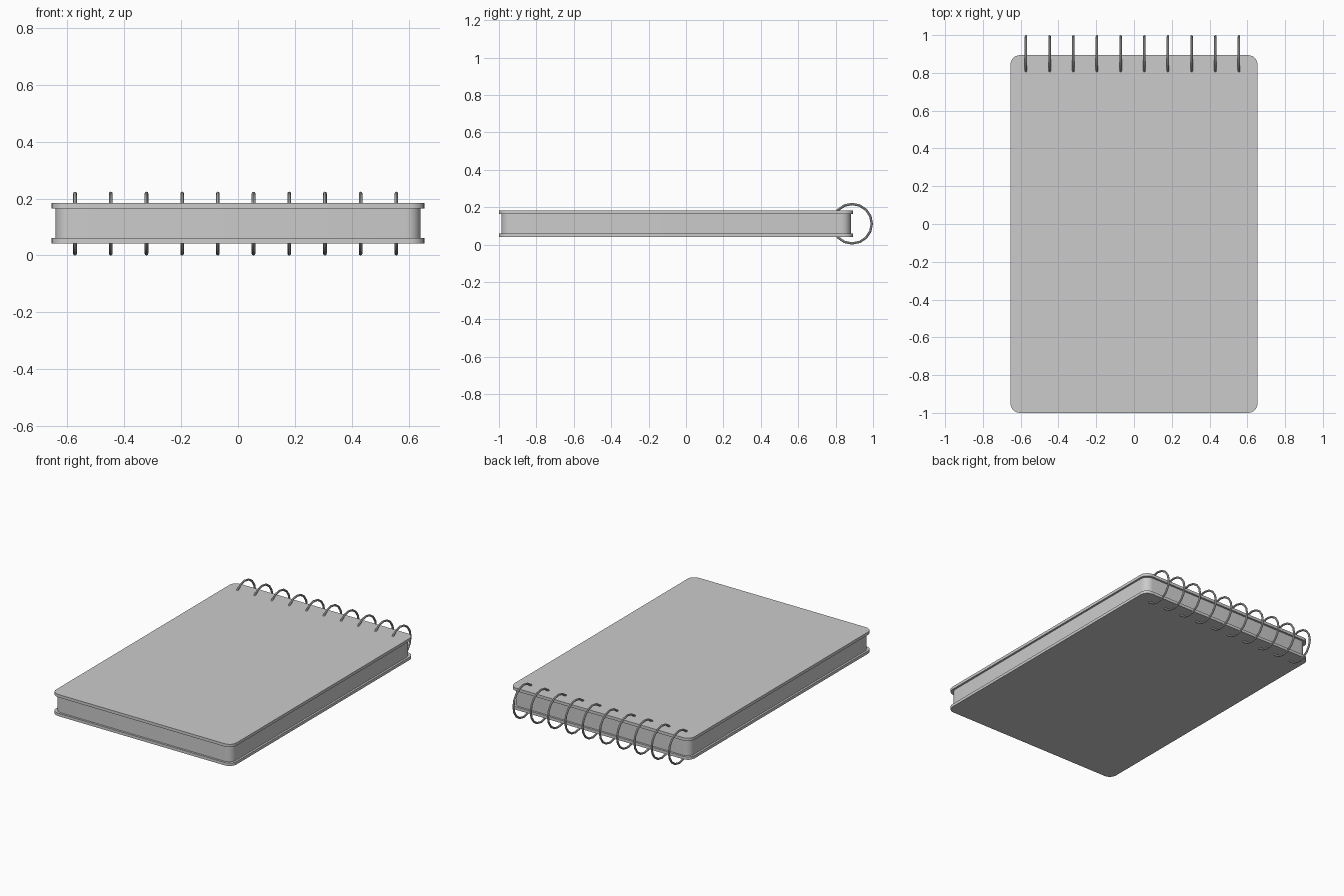
import bpy, bmesh
from math import sin, cos, pi

if "Cube" in bpy.data.objects:
    bpy.data.objects.remove(bpy.data.objects["Cube"])


def finish(name, bm):
    bmesh.ops.recalc_face_normals(bm, faces=bm.faces)
    mesh = bpy.data.meshes.new(name)
    bm.to_mesh(mesh)
    bm.free()
    obj = bpy.data.objects.new(name, mesh)
    bpy.context.collection.objects.link(obj)
    bpy.ops.object.select_all(action='DESELECT')
    obj.select_set(True)
    bpy.context.view_layer.objects.active = obj
    bpy.ops.object.shade_smooth_by_angle(angle=pi / 6)
    return obj


def rounded_slab(name, half_x, y0, y1, z0, z1, radius, steps=6):
    bm = bmesh.new()
    corners = [(half_x - radius, y1 - radius), (-half_x + radius, y1 - radius),
               (-half_x + radius, y0 + radius), (half_x - radius, y0 + radius)]
    outline = []
    for i, (cx, cy) in enumerate(corners):
        for s in range(steps + 1):
            a = (i + s / steps) * pi / 2
            outline.append(bm.verts.new((cx + radius * cos(a), cy + radius * sin(a), z0)))
    base = bm.faces.new(outline)
    top = bmesh.ops.extrude_face_region(bm, geom=[base], use_keep_orig=True)
    moved = [v for v in top['geom'] if isinstance(v, bmesh.types.BMVert)]
    bmesh.ops.translate(bm, verts=moved, vec=(0, 0, z1 - z0))
    return finish(name, bm)


def wire_ring(name, x, y, z, major, minor, segments=16, sides=8):
    bm = bmesh.new()
    loops = []
    for i in range(segments):
        a = 2 * pi * i / segments
        loop = []
        for j in range(sides):
            b = 2 * pi * j / sides
            r = major + minor * cos(b)
            loop.append(bm.verts.new((x + minor * sin(b), y + r * cos(a), z + r * sin(a))))
        loops.append(loop)
    for i in range(segments):
        p, q = loops[i], loops[(i + 1) % segments]
        for j in range(sides):
            k = (j + 1) % sides
            bm.faces.new((p[j], p[k], q[k], q[j]))
    obj = finish(name, bm)
    obj.data.shade_smooth()
    return obj


# Covers and page block
rounded_slab("back_cover", 0.654, -1.0, 0.894, 0.042, 0.061, 0.05)
rounded_slab("pages", 0.641, -0.987, 0.881, 0.061, 0.165, 0.05)
rounded_slab("front_cover", 0.654, -1.0, 0.894, 0.165, 0.184, 0.05)

# Binding rings along the back edge
for i in range(10):
    wire_ring(f"binding_ring_{i + 1}", -0.572 + i * 0.1253, 0.888, 0.112, 0.1055, 0.0065)
